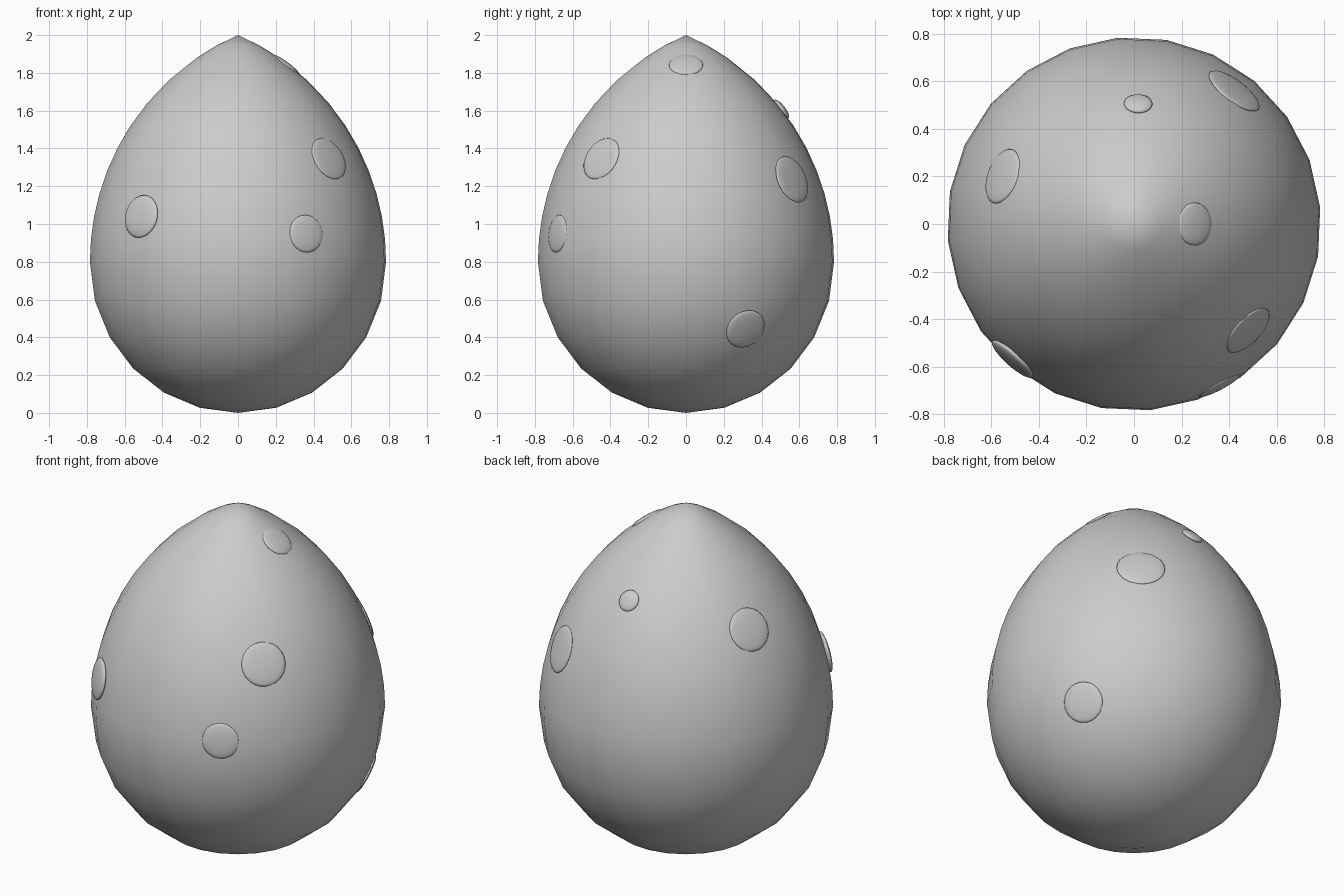
import bpy, bmesh, math
from mathutils import Vector

if "Cube" in bpy.data.objects:
    bpy.data.objects.remove(bpy.data.objects["Cube"])

SEG = 24
R, H = 0.787, 0.8          # belly radius and height
ARC = 1.311                # radius of the arc that forms the pointed upper half


def radius_at(z):
    """Outer radius of the egg at height z."""
    if z < H:
        return R * math.sqrt(max(0, 1 - ((H - z) / H) ** 2))
    return max(0, math.sqrt(ARC ** 2 - (z - H) ** 2) - (ARC - R))


def finish(name, bm):
    bmesh.ops.recalc_face_normals(bm, faces=bm.faces)
    me = bpy.data.meshes.new(name)
    bm.to_mesh(me)
    bm.free()
    for p in me.polygons:
        p.use_smooth = True
    ob = bpy.data.objects.new(name, me)
    bpy.context.collection.objects.link(ob)
    return ob


# Egg shell: round lower half, pointed upper half
heights = [H - H * math.cos(math.radians(15 * k)) for k in range(1, 7)]
heights += [H + 0.12 * k for k in range(1, 10)] + [1.945]
bm = bmesh.new()
rings = []
for z in heights:
    r = radius_at(z)
    rings.append([bm.verts.new((r * math.cos(a), r * math.sin(a), z))
                  for a in (math.radians(5 + 360 / SEG * i) for i in range(SEG))])
bottom, tip = bm.verts.new((0, 0, 0)), bm.verts.new((0, 0, 2))
for i in range(SEG):
    j = (i + 1) % SEG
    bm.faces.new((bottom, rings[0][j], rings[0][i]))
    bm.faces.new((tip, rings[-1][i], rings[-1][j]))
    for lo, hi in zip(rings, rings[1:]):
        bm.faces.new((lo[i], lo[j], hi[j], hi[i]))
finish("egg_shell", bm)


# Spots: shallow lenses lying on the shell
def spot(name, azimuth, z, size, height, sink=0.0):
    a = math.radians(azimuth)
    slope = -(radius_at(z + 0.01) - radius_at(z - 0.01)) / 0.02
    normal = Vector((math.cos(a), math.sin(a), slope)).normalized()
    r = radius_at(z)
    bm = bmesh.new()
    bmesh.ops.create_uvsphere(bm, u_segments=24, v_segments=12, radius=1)
    bmesh.ops.scale(bm, verts=bm.verts, vec=(size, size, height))
    ob = finish(name, bm)
    ob.rotation_euler = normal.to_track_quat('Z', 'Y').to_euler()
    ob.location = Vector((r * math.cos(a), r * math.sin(a), z)) - normal * sink


spot("raised_spot_front", 228, 1.04, 0.115, 0.022)
spot("raised_spot_back", 88, 1.61, 0.06, 0.018)
faint = [(-43, 1.35, 0.12), (27, 0.44, 0.11), (53, 1.24, 0.13),
         (160, 1.48, 0.12), (-62, 0.95, 0.10), (0, 1.85, 0.09)]
for n, (az, z, size) in enumerate(faint, 1):
    spot(f"faint_spot_{n}", az, z, size, 0.016, 0.01)
